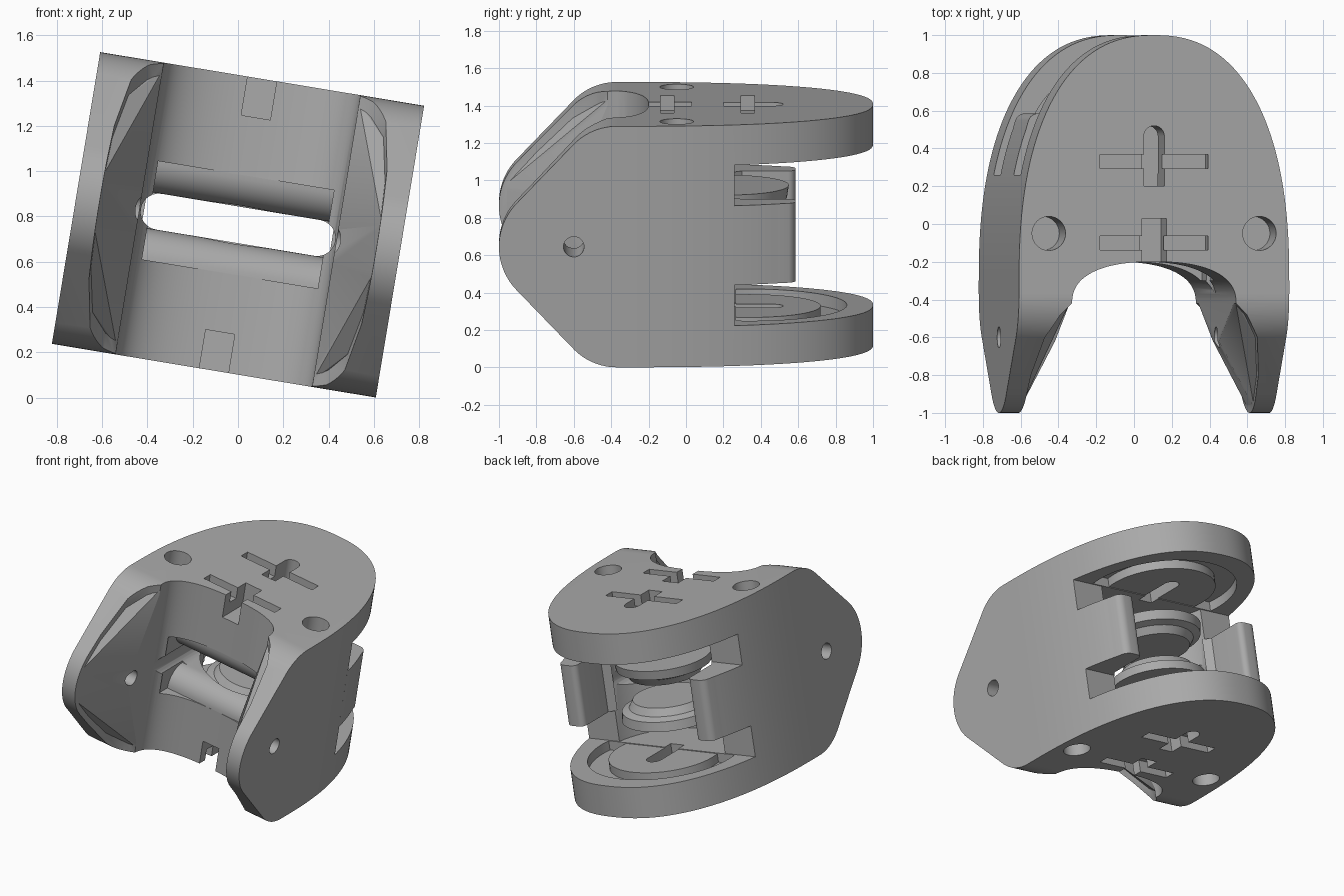
import bpy, bmesh
from math import sin, cos, pi, radians
from mathutils import Matrix, Vector

if "Cube" in bpy.data.objects:
    bpy.data.objects.remove(bpy.data.objects["Cube"], do_unlink=True)

grey = bpy.data.materials.new("plain_grey")
grey.use_nodes = True
grey.diffuse_color = (0.4, 0.4, 0.4, 1)
grey.node_tree.nodes["Principled BSDF"].inputs["Base Color"].default_value = grey.diffuse_color

W, H = 0.725, 0.653      # half width and half height of the link
PLATE, EAR = 0.435, 0.215  # inner face of the fork plates, half height of the ears
PIN = 0.34               # y of the hinge axis
AX = {"X": lambda a, b, h: (h, a, b), "Y": lambda a, b, h: (a, h, b), "Z": lambda a, b, h: (a, b, h)}


def finish(name, bm):
    bmesh.ops.recalc_face_normals(bm, faces=bm.faces)
    mesh = bpy.data.meshes.new(name)
    bm.to_mesh(mesh)
    bm.free()
    mesh.materials.append(grey)
    ob = bpy.data.objects.new(name, mesh)
    bpy.context.collection.objects.link(ob)
    return ob


def prism(name, pts, lo, hi, axis="Z"):
    bm = bmesh.new()
    ends = [[bm.verts.new(AX[axis](a, b, h)) for a, b in pts] for h in (lo, hi)]
    for ring in ends:
        bm.faces.new(ring)
    n = len(pts)
    for i in range(n):
        j = (i + 1) % n
        bm.faces.new((ends[0][i], ends[0][j], ends[1][j], ends[1][i]))
    return finish(name, bm)


def box(x0, x1, y0, y1, z0, z1):
    return prism("cutter", [(x0, y0), (x1, y0), (x1, y1), (x0, y1)], z0, z1)


def arc(cx, cy, r, a0, a1, n=12):
    return [(cx + r * cos(radians(a0 + (a1 - a0) * i / n)),
             cy + r * sin(radians(a0 + (a1 - a0) * i / n))) for i in range(n + 1)]


def circle(cx, cy, r, n=64):
    return arc(cx, cy, r, 0, 360 - 360 / n, n - 1)


def select(ob):
    bpy.ops.object.select_all(action="DESELECT")
    ob.select_set(True)
    bpy.context.view_layer.objects.active = ob


def combine(ob, tool, op="DIFFERENCE"):
    mod = ob.modifiers.new(op, "BOOLEAN")
    mod.operation, mod.solver, mod.object = op, "EXACT", tool
    tool.hide_render = True
    select(ob)
    bpy.ops.object.modifier_apply(modifier=mod.name)
    bpy.data.objects.remove(tool, do_unlink=True)


def oval(t, a, b, cy, n):
    c, s = cos(t), sin(t)
    return (a * abs(c) ** (2 / n) * (1 if c > 0 else -1), cy + b * max(s, 0) ** (2 / n))


def outer_x(y):
    return W * (1 - ((y + 0.3) / 1.3) ** 2.35) ** (1 / 2.35)


# main body: rounded plan shape trimmed by the side profile
plan = [(W, -1.1)] + [oval(pi * i / 72, W, 1.3, -0.3, 2.35) for i in range(73)] + [(-W, -1.1)]
body = prism("link_body", plan, -H, H)
half = arc(-0.66, 0, 0.34, 180, 135) + arc(-0.37, H - 0.32, 0.32, 135, 90)
side = half + [(1.2, H), (1.2, -H)] + [(y, -w) for y, w in reversed(half[1:])]
combine(body, prism("cutter", side, -1, 1, "X"), "INTERSECT")

# front bay with flaring arms
right = [(0.64, -1.2), (0.62, -1), (0.61, -0.8), (0.57, -0.6), (0.5, -0.48)]
bay = right + [oval(pi * i / 40, 0.44, 0.22, -0.42, 2.4) for i in range(41)]
bay += [(-x, y) for x, y in reversed(right)]
combine(body, prism("cutter", bay, -1, 1))

# wedge shaped pads inside the arms
for s in (1, -1):
    bm = bmesh.new()
    for x, y, w in ((0.44, -0.4, 0.62), (0.44, -0.62, 0.1), (0.63, -0.98, 0.1),
                    (0.63, -0.7, 0.42), (0.63, -0.4, 0.62)):
        for t in (1, -1):
            bm.verts.new((s * x, y, t * w))
    bmesh.ops.convex_hull(bm, input=bm.verts)
    combine(body, finish("pad", bm), "UNION")

# cord slot through the middle with rolled front lips
slot = arc(0.355, 0, 0.08, -90, 90) + arc(-0.355, 0, 0.08, 90, 270)
combine(body, prism("cutter", slot, -0.5, 1.2, "Y"))
lip = [(-0.3, 0.22)] + arc(-0.06, 0.22, 0.14, 180, 270)
lip += [(y, -w) for y, w in reversed(lip)]
combine(body, prism("cutter", lip, -0.4, 0.4, "X"))

# fork gap at the back
combine(body, box(-1, 1, 0.26, 1.2, -PLATE, PLATE))
combine(body, prism("cutter", circle(0, PIN, 0.44), -PLATE, PLATE))

for s in (1, -1):
    # bearing recess and disc on the plate
    recess = [(x, max(y, 0.262)) for x, y in arc(0, PIN, 0.52, -8, 188, 48)]
    combine(body, prism("cutter", recess, *sorted((s * 0.4, s * 0.5))))
    combine(body, prism("disc", circle(0, PIN, 0.38), *sorted((s * 0.44, s * 0.52))), "UNION")
    # key slots and cross bars
    key = arc(0, 0.465, 0.055, 0, 180) + [(-0.055, 0.2), (0.055, 0.2)]
    combine(body, prism("cutter", key, *sorted((s * 0.42, s * 0.8))))
    combine(body, box(-0.065, 0.065, -0.3, 0.03, *sorted((s * 0.48, s * 0.8))))
    for y in (0.33, -0.1):
        combine(body, box(-0.29, 0.29, y - 0.037, y + 0.037, *sorted((s * 0.57, s * 0.8))))
    # blind screw holes
    for x in (0.565, -0.565):
        combine(body, prism("cutter", circle(x, -0.05, 0.09, 32), *sorted((s * 0.45, s * 0.8))))

# pivot hole through both arms
combine(body, prism("cutter", circle(-0.6, 0, 0.055, 32), -1, 1, "X"))

# side ears with rounded ends
parts = [body]
for s, label in ((1, "left"), (-1, "right")):
    ys = [0.25 + 0.025 * i for i in range(11)]
    pts = [(outer_x(y), y) for y in ys] + arc(0.55, 0.53, 0.055, 20, 90, 6)
    pts += arc(0.5, 0.545, 0.04, 90, 180, 6) + [(0.46, 0.3), (0.42, 0.25)]
    parts.append(prism(label + "_ear", [(s * x, y) for x, y in pts], -EAR, EAR))

# grooved hub halves above and below the cord slot
for s, label in ((1, "upper"), (-1, "lower")):
    bm = bmesh.new()
    rings = []
    for r, w in ((0.24, 0.08), (0.27, 0.13), (0.32, 0.15), (0.33, EAR)):
        rings.append([bm.verts.new((x, y, s * w)) for x, y in circle(0, 0.22, r)])
    for a, b in zip(rings, rings[1:]):
        for i in range(len(a)):
            j = (i + 1) % len(a)
            bm.faces.new((a[i], a[j], b[j], b[i]))
    bm.faces.new(rings[0])
    bm.faces.new(rings[-1])
    parts.append(finish(label + "_hub", bm))

# tilt, place on the ground and shade
tilt = Matrix.Translation((0, 0, 0.763)) @ Matrix.Rotation(radians(9.4), 4, "Y")
for ob in parts:
    ob.data.transform(tilt)
    select(ob)
    bpy.ops.object.shade_smooth_by_angle(angle=radians(28))
